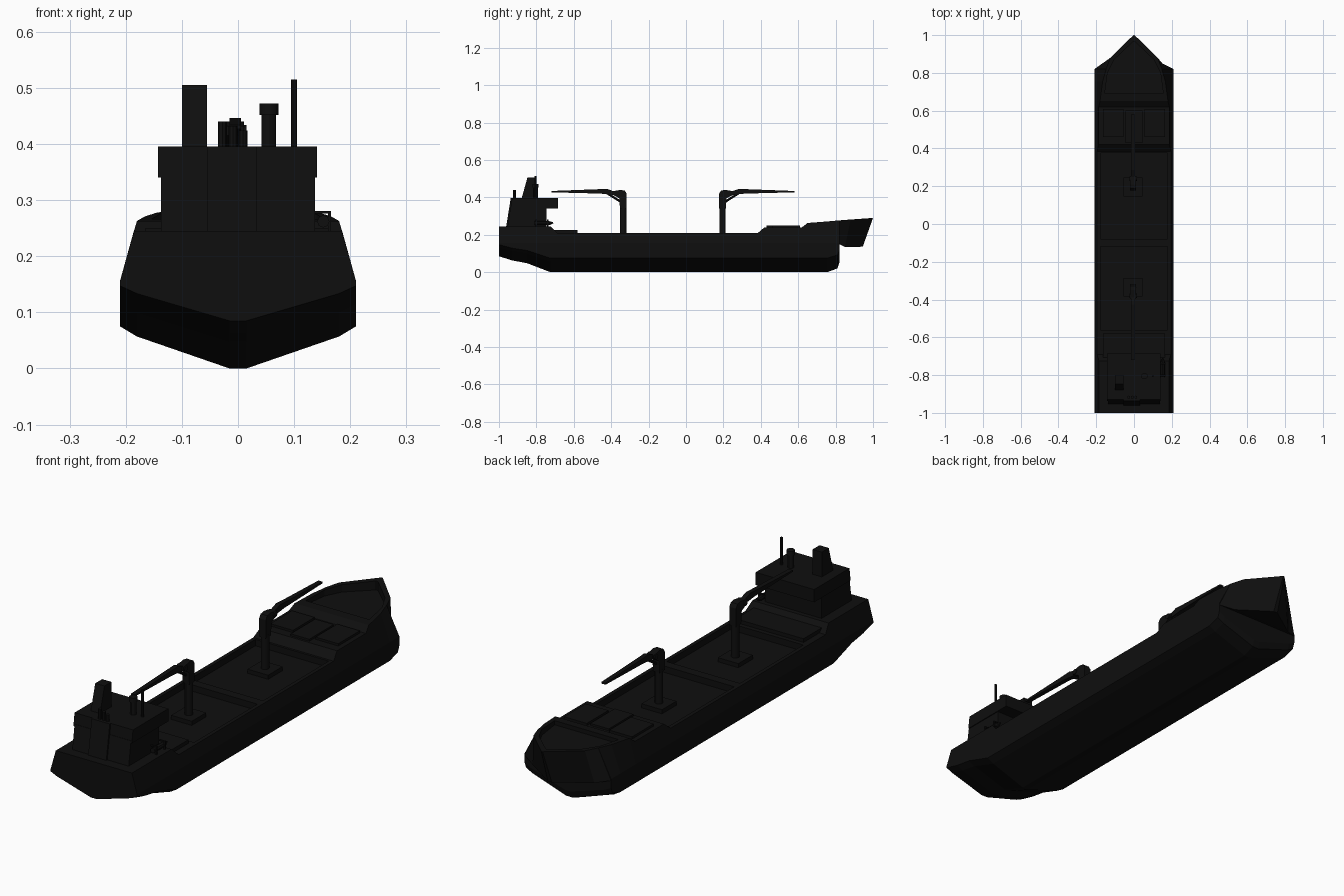
import bpy, bmesh
from mathutils import Vector

cube = bpy.data.objects.get("Cube")
if cube:
    bpy.data.objects.remove(cube, do_unlink=True)

black = bpy.data.materials.new("matte_black")
black.use_nodes = True
COLOR = (0.0045, 0.0045, 0.0045, 1)
black.diffuse_color = COLOR
black.node_tree.nodes["Principled BSDF"].inputs["Base Color"].default_value = COLOR


def loft(name, rings):
    """Skin a list of equal rings and cap both ends."""
    bm = bmesh.new()
    rows = [[bm.verts.new(p) for p in ring] for ring in rings]
    n = len(rows[0])
    for a, b in zip(rows, rows[1:]):
        for i in range(n):
            j = (i + 1) % n
            bm.faces.new((a[i], a[j], b[j], b[i]))
    bm.faces.new(rows[0])
    bm.faces.new(rows[-1])
    bmesh.ops.recalc_face_normals(bm, faces=bm.faces)
    mesh = bpy.data.meshes.new(name)
    bm.to_mesh(mesh)
    bm.free()
    ob = bpy.data.objects.new(name, mesh)
    bpy.context.collection.objects.link(ob)
    mesh.materials.append(black)
    return ob


def side_prism(name, profile, x0, x1):
    """Extrude a (y, z) profile across x."""
    return loft(name, [[(x, y, z) for y, z in profile] for x in (x0, x1)])


def box(name, x0, x1, y0, y1, z0, z1):
    return side_prism(name, [(y0, z0), (y1, z0), (y1, z1), (y0, z1)], x0, x1)


def tube(name, start, end, r, r2=None, sides=12):
    start, end = Vector(start), Vector(end)
    axis = end - start
    bpy.ops.mesh.primitive_cone_add(vertices=sides, radius1=r, radius2=r if r2 is None else r2,
                                    depth=axis.length, location=(start + end) / 2,
                                    rotation=axis.to_track_quat('Z', 'Y').to_euler())
    ob = bpy.context.object
    ob.name = name
    ob.data.materials.append(black)
    bpy.ops.object.shade_smooth_by_angle()
    return ob


def carve(target, cutter):
    mod = target.modifiers.new("carve", 'BOOLEAN')
    mod.operation = 'DIFFERENCE'
    mod.solver = 'EXACT'
    mod.object = cutter
    bpy.context.view_layer.objects.active = target
    bpy.ops.object.modifier_apply(modifier=mod.name)


def mirrored(half):
    """Close a half outline (listed from +x centre outwards) with its mirror image."""
    return half + [(-x, y, z) for x, y, z in reversed(half)]


# Hull: knuckled sections as (y, keel lift, deck half width, deck height)
stations = [
    (-1.0, .085, .185, .245), (-.93, .063, .185, .245), (-.85, .048, .185, .245),
    (-.725, 0, .185, .245), (-.69, 0, .195, .21), (.385, 0, .195, .21),
    (.42, 0, .187, .24), (.62, 0, .187, .24), (.65, 0, .18, .263),
    (.755, 0, .166, .271), (.81, .02, .15, .276), (.82, .05, .148, .277),
]
hull = loft("hull", [mirrored([
    (.015, y, k), (.18, y, .057 + .9 * k), (.21, y, .075 + .85 * k),
    (.21, y, .157), (w, y, top)]) for y, k, w, top in stations])

# Overhanging wedge of the bow
low = [(.21, .82, .15), (.15, .85, .135), (.01, .945, .136)]
high = [(.148, .82, .277), (.125, .88, .281), (.003, 1.0, .29)]
bow = loft("bow", [mirrored(low[::-1]), mirrored(high[::-1])])

# Sunken cargo wells and forecastle deck
plan = [(.005, .965), (.105, .87), (.14, .8), (.155, .69)]
for target in (hull, bow):
    cutter = loft("forecastle_cutter", [mirrored([(x, y, z) for x, y in plan]) for z in (.248, .4)])
    carve(target, cutter)
    bpy.data.objects.remove(cutter, do_unlink=True)
for y0, y1 in ((-.56, -.12), (-.08, .375)):
    cutter = box("well_cutter", -.178, .178, y0, y1, .182, .4)
    carve(hull, cutter)
    bpy.data.objects.remove(cutter, do_unlink=True)

# Raised hatches on the fore deck and platform ahead of the house
for side, s in (("left", 1), ("right", -1)):
    box(side + "_fore_hatch", s * .055, s * .165, .46, .61, .235, .25)
box("centre_fore_hatch", -.045, .045, .43, .6, .235, .249)
box("aft_platform", -.165, .165, -.71, -.58, .17, .226)

# Deck house with the bridge overhanging forward
side_prism("deck_house", [(-.955, .24), (-.745, .24), (-.745, .35), (-.938, .35)], -.137, .137)
side_prism("bridge", [(-.938, .34), (-.685, .34), (-.685, .396), (-.93, .396)], -.143, .141)
side_prism("aft_casing", [(-.962, .24), (-.9, .24), (-.9, .396), (-.937, .396)], -.055, .033)

# Roof equipment
side_prism("tall_stack", [(-.88, .39), (-.8, .39), (-.8, .505), (-.848, .505)], -.1, -.055)
tube("antenna", (.1, -.805, .39), (.1, -.805, .515), .0055, sides=8)
tube("vent_post", (.055, -.805, .39), (.055, -.805, .456), .013)
tube("vent_cap", (.055, -.805, .452), (.055, -.805, .472), .017)
for i, x in enumerate((-.028, -.009, .009)):
    tube("exhaust_pipe_%d" % (i + 1), (x, -.917, .38), (x, -.917, .44 - .008 * i), .008, sides=8)

# Small boat on its rack at the left of the house
tube("boat_body", (.152, -.81, .262), (.152, -.73, .262), .011, sides=8)
tube("boat_bow", (.152, -.73, .262), (.152, -.71, .264), .011, .003, sides=8)
for i, y in enumerate((-.8, -.74)):
    box("boat_post_%d" % (i + 1), .16, .166, y - .004, y + .004, .24, .28)
    box("boat_arm_%d" % (i + 1), .137, .166, y - .004, y + .004, .276, .281)

# Two deck cranes, booms pointing away from midships
HEAD = [(-.018, .34), (-.018, .42), (-.008, .436), (.015, .44),
        (.06, .432), (.06, .415), (.022, .395), (.018, .34)]
BOOM = [(.03, .425), (.09, .446), (.12, .444), (.385, .434),
        (.385, .427), (.12, .42), (.03, .41)]
CX = -.005
for label, y, s in (("aft", -.335, -1), ("fore", .195, 1)):
    box(label + "_crane_base", CX - .05, CX + .05, y - .05, y + .05, .18, .2)
    tube(label + "_crane_column", (CX, y, .19), (CX, y, .35), .017)
    for part, outline, half in (("head", HEAD, .016), ("boom", BOOM, .01)):
        side_prism(label + "_crane_" + part, [(y + s * d, z) for d, z in outline], CX - half, CX + half)
    tube(label + "_crane_pivot", (CX - .02, y + s * .045, .422), (CX + .02, y + s * .045, .422), .012)
    tube(label + "_crane_ram", (CX, y + s * .012, .375), (CX, y + s * .09, .424), .006, sides=8)
